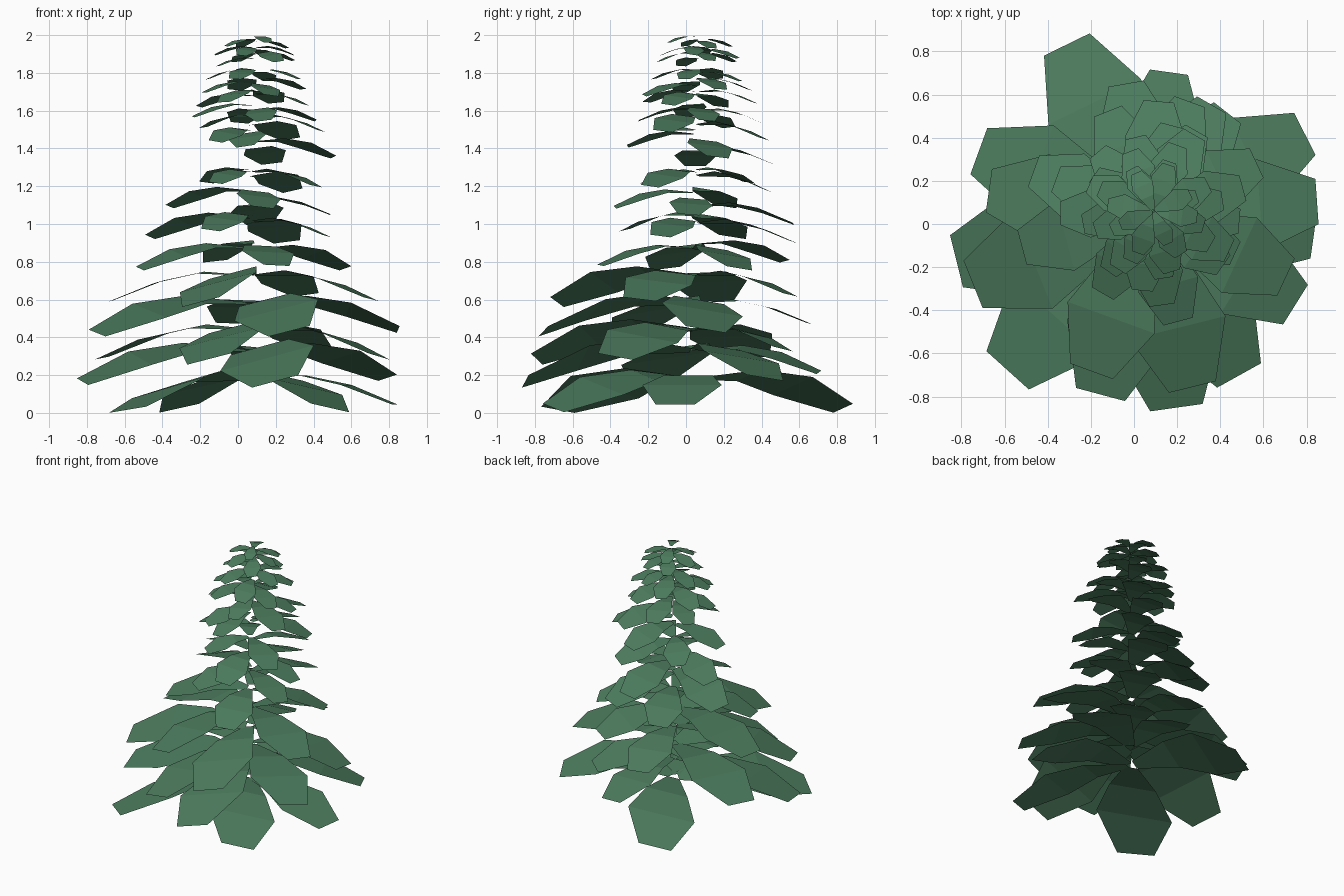
import bpy, bmesh, math, random

random.seed(4)
AXIS = (0.07, 0.05)                      # the crown axis sits slightly off centre

mat = bpy.data.materials.new("fir green")
mat.diffuse_color = (0.073, 0.202, 0.112, 1)

# Branch outline, as fractions of its length: distance, half width, height
ROWS = [(0.03, 0.05, -0.01), (0.36, 0.17, 0.01), (0.66, 0.275, -0.055), (1.0, 0.135, -0.19)]


def add_branch(bm, root_z, azimuth, length, roll):
    """Flat drooping branch card reaching outward from the axis."""
    a = math.radians(azimuth)
    dx, dy = math.cos(a), math.sin(a)
    prev = None
    for t, hw, h in ROWS:
        pair = []
        for side in (-1, 1):
            w = side * hw * length
            pair.append(bm.verts.new((AXIS[0] + dx * t * length - dy * w,
                                      AXIS[1] + dy * t * length + dx * w,
                                      max(0.0, min(2.0, root_z + h * length + roll * w)))))
        if prev:
            bm.faces.new((prev[0], pair[0], pair[1], prev[1]))
        prev = pair


def make_tier(name, branches):
    """One ring of branches: (root height, direction, length, sideways tilt)."""
    bm = bmesh.new()
    for branch in branches:
        add_branch(bm, *branch)
    me = bpy.data.meshes.new(name)
    bm.to_mesh(me)
    bm.free()
    me.materials.append(mat)
    bpy.context.collection.objects.link(bpy.data.objects.new(name, me))


# Broad lower tiers: root height, then (direction, length, tilt) of each branch
lower = [
    (0.19, [(116, 0.87, -0.2), (228, 0.98, 0.22), (299, 0.86, -0.2), (352, 0.77, 0.0)]),
    (0.34, [(27, 0.81, -0.15), (82, 0.66, 0.1), (194, 0.92, -0.14), (278, 0.91, 0.27)]),
    (0.45, [(52, 0.59, -0.15), (160, 0.84, -0.07), (255, 0.87, 0.25), (328, 0.80, -0.16)]),
    (0.59, [(4, 0.78, -0.17), (100, 0.61, 0.04), (202, 0.88, -0.15), (284, 0.83, 0.25)]),
    (0.735, [(60, 0.58, -0.12), (172, 0.75, -0.04), (250, 0.78, 0.25), (335, 0.70, -0.11)]),
]
for i, (z, branches) in enumerate(lower):
    make_tier(f"lower_tier_{i + 1}", [(z, *b) for b in branches])

# Middle tiers: root height, direction, length, tilt
middle = [
    [(0.87, 25, 0.55, -.15), (0.90, 112, 0.51, -.1), (0.88, 195, 0.61, -.12), (0.88, 285, 0.52, -.05)],
    [(1.01, 70, 0.55, -.12), (1.04, 160, 0.57, .15), (1.05, 240, 0.43, -.12), (1.02, 335, 0.44, -.12)],
    [(1.10, 85, 0.52, -.10), (1.18, 160, 0.46, .15), (1.17, 278, 0.43, -.12), (1.13, 355, 0.42, -.08)],
    [(1.26, 60, 0.44, -.20), (1.29, 130, 0.37, .10), (1.28, 235, 0.33, -.12), (1.28, 325, 0.42, -.12)],
    [(1.40, 75, 0.42, -.12), (1.385, 180, 0.41, .0), (1.48, 265, 0.36, .15), (1.44, 15, 0.45, -.12)],
    [(1.53, 60, 0.42, -.15), (1.57, 145, 0.31, -.10), (1.50, 235, 0.33, -.15), (1.57, 335, 0.41, -.12)],
]
for i, tier in enumerate(middle):
    make_tier(f"middle_tier_{i + 1}", tier)

# Narrow upper tiers: root height, length, direction of the first of four branches
AXIS = (0.09, 0.06)
upper = [(1.62, 0.33, 15), (1.69, 0.31, 65), (1.75, 0.28, 20), (1.82, 0.25, 70),
         (1.89, 0.23, 25), (1.94, 0.21, 75), (1.985, 0.18, 30)]
for i, (z, length, first) in enumerate(upper):
    make_tier(f"upper_tier_{i + 1}",
              [(z + random.uniform(-0.02, 0.02), first + 90 * k + random.uniform(-8, 8),
                length * random.uniform(0.92, 1.08), random.uniform(-0.15, 0.15))
               for k in range(4)])
